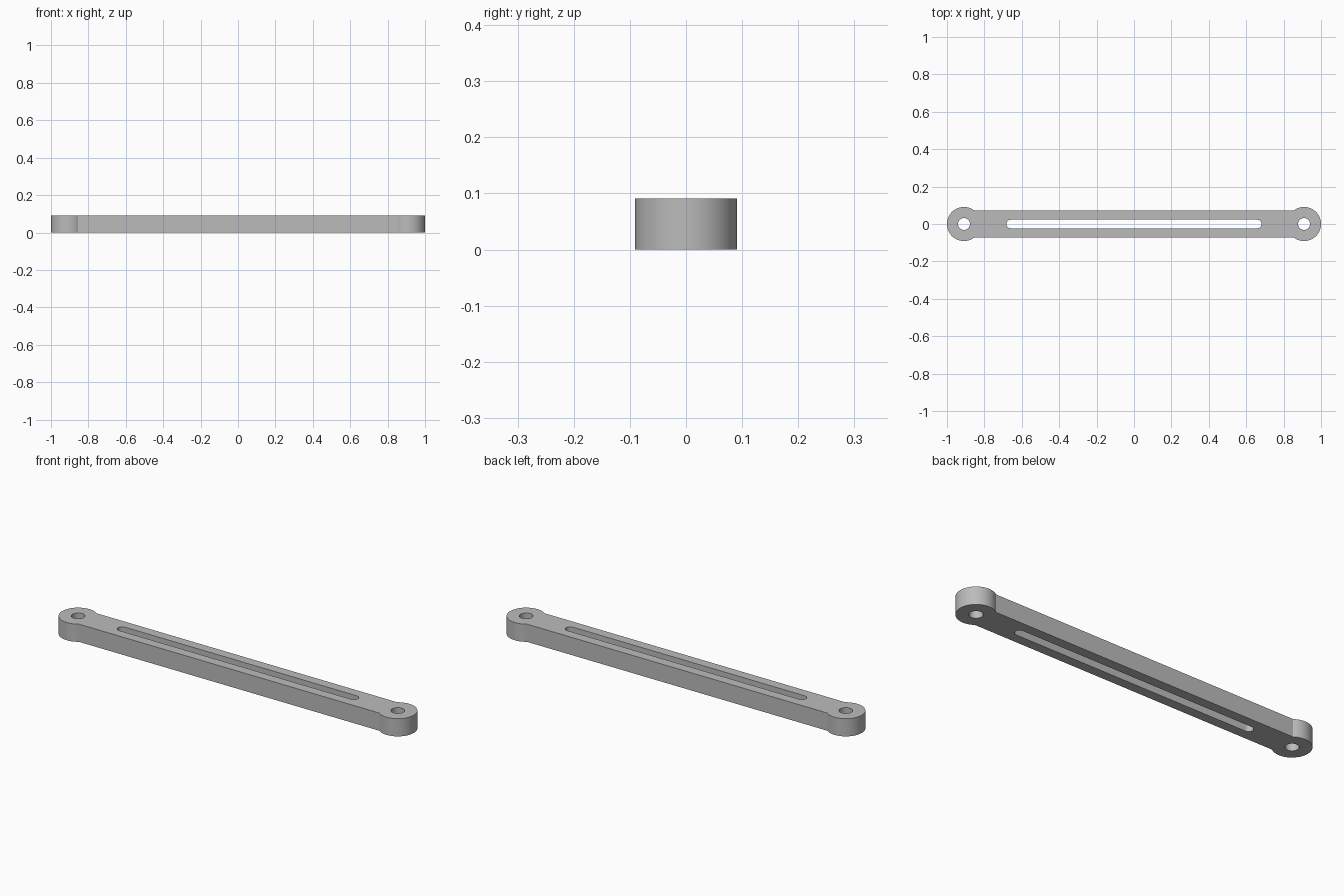
import bpy
import bmesh
from math import pi, sin, cos, asin

UNIT = 2 / 22            # lug radius; also the bar thickness
LUG_X = 10 * UNIT        # lug centre
BAR_HALF = 0.8 * UNIT    # half width of the bar
HOLE_R = 0.35 * UNIT
SLOT_R = 0.25 * UNIT
SLOT_X = 7.5 * UNIT - SLOT_R

if "Cube" in bpy.data.objects:
    bpy.data.objects.remove(bpy.data.objects["Cube"], do_unlink=True)

steel = bpy.data.materials.new("light grey")
steel.use_nodes = True
color = (0.5, 0.5, 0.5, 1)
steel.diffuse_color = color
steel.node_tree.nodes["Principled BSDF"].inputs["Base Color"].default_value = color


def arc(cx, radius, start, end, steps):
    """Points along an arc centred on the x axis."""
    angles = [start + (end - start) * i / steps for i in range(steps + 1)]
    return [(cx + radius * cos(a), radius * sin(a), 0) for a in angles]


def two_ended(cx, radius, sweep, steps):
    """Closed outline: an arc at each end joined by straight sides."""
    return (arc(cx, radius, -sweep, sweep, steps)
            + arc(-cx, radius, pi - sweep, pi + sweep, steps))


bm = bmesh.new()


def add_loop(points):
    verts = [bm.verts.new(p) for p in points]
    for a, b in zip(verts, verts[1:] + verts[:1]):
        bm.edges.new((a, b))


# Outer outline, long slot and the two pin holes
add_loop(two_ended(LUG_X, UNIT, pi - asin(BAR_HALF / UNIT), 64))
add_loop(two_ended(SLOT_X, SLOT_R, pi / 2, 24))
for side in (-1, 1):
    add_loop(arc(side * LUG_X, HOLE_R, 0, 2 * pi, 48)[:-1])

# Fill between the loops and raise to full thickness
bmesh.ops.triangle_fill(bm, edges=bm.edges[:], use_beauty=True, normal=(0, 0, 1))
raised = bmesh.ops.extrude_face_region(bm, geom=bm.faces[:], use_keep_orig=True)
top = [g for g in raised["geom"] if isinstance(g, bmesh.types.BMVert)]
bmesh.ops.translate(bm, verts=top, vec=(0, 0, UNIT))
bmesh.ops.recalc_face_normals(bm, faces=bm.faces[:])

mesh = bpy.data.meshes.new("slotted_link_bar")
bm.to_mesh(mesh)
bm.free()
mesh.materials.append(steel)
bar = bpy.data.objects.new("slotted_link_bar", mesh)
bpy.context.collection.objects.link(bar)

bpy.ops.object.select_all(action="DESELECT")
bar.select_set(True)
bpy.context.view_layer.objects.active = bar
bpy.ops.object.shade_smooth_by_angle(angle=pi / 6)
